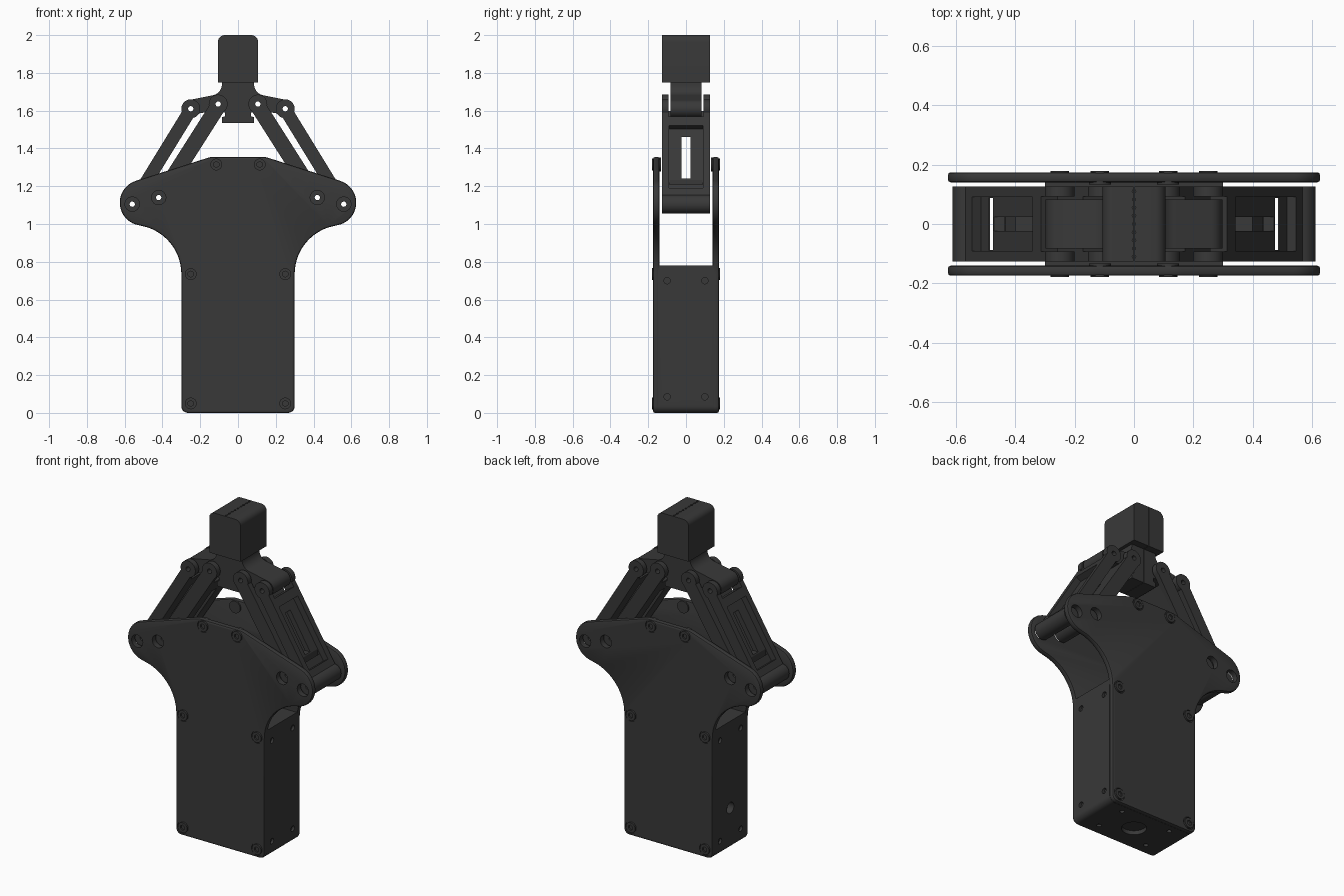
import bpy, bmesh, math
from mathutils import Vector, Matrix

if "Cube" in bpy.data.objects:
    bpy.data.objects.remove(bpy.data.objects["Cube"], do_unlink=True)

mat = bpy.data.materials.new("charcoal_black")
mat.use_nodes = True
COL = (0.04, 0.04, 0.04, 1)
mat.diffuse_color = COL
bsdf = mat.node_tree.nodes["Principled BSDF"]
bsdf.inputs["Base Color"].default_value = COL
bsdf.inputs["Roughness"].default_value = 0.6


def make(name, bm):
    bmesh.ops.recalc_face_normals(bm, faces=bm.faces)
    me = bpy.data.meshes.new(name)
    bm.to_mesh(me)
    bm.free()
    me.materials.append(mat)
    ob = bpy.data.objects.new(name, me)
    bpy.context.collection.objects.link(ob)
    return ob


def prism(name, pts, y0, y1):
    """Extrude an x-z outline from y0 to y1."""
    bm = bmesh.new()
    f = bm.faces.new([bm.verts.new((x, y0, z)) for x, z in pts])
    ext = bmesh.ops.extrude_face_region(bm, geom=[f])
    verts = [g for g in ext["geom"] if isinstance(g, bmesh.types.BMVert)]
    bmesh.ops.translate(bm, vec=(0, y1 - y0, 0), verts=verts)
    return make(name, bm)


def cyl(name, centre, r, length, axis="Y", seg=32):
    rot = {"X": Matrix.Rotation(math.pi / 2, 4, "Y"),
           "Y": Matrix.Rotation(math.pi / 2, 4, "X"), "Z": Matrix()}[axis]
    bm = bmesh.new()
    bmesh.ops.create_cone(bm, cap_ends=True, segments=seg, radius1=r, radius2=r,
                          depth=length, matrix=Matrix.Translation(centre) @ rot)
    return make(name, bm)


def box(name, x0, x1, y0, y1, z0, z1):
    return prism(name, [(x0, z0), (x1, z0), (x1, z1), (x0, z1)], y0, y1)


def apply_mod(ob, kind, **props):
    m = ob.modifiers.new("mod", kind)
    for k, v in props.items():
        setattr(m, k, v)
    bpy.context.view_layer.objects.active = ob
    bpy.ops.object.modifier_apply(modifier=m.name)


def cut(ob, *cutters):
    for c in cutters:
        apply_mod(ob, "BOOLEAN", operation="DIFFERENCE", solver="EXACT", object=c)
        bpy.data.objects.remove(c, do_unlink=True)


def arc(cx, cz, r, a0, a1, n=12):
    return [(cx + r * math.cos(math.radians(a0 + (a1 - a0) * i / n)),
             cz + r * math.sin(math.radians(a0 + (a1 - a0) * i / n))) for i in range(n + 1)]


def flip(pts, s):
    return [(s * x, z) for x, z in pts]


# Pivot positions, for the +x side
OUT_LO, OUT_HI = (0.56, 1.105), (0.25, 1.61)
IN_LO, IN_HI = (0.42, 1.14), (0.105, 1.635)
BOLTS = [(0.115, 1.315), (0.25, 0.735), (0.25, 0.05)]

# Side plates: rounded base, concave waist, broad shoulder lobes
half = (arc(0.265, 0.035, 0.035, -90, 0, 5) + arc(0.56, 0.735, 0.26, 180, 108, 14)
        + arc(0.505, 1.113, 0.121, -72, 73, 18) + arc(0.13, 1.255, 0.1, 73, 90, 4))
plate_outline = half + [(-x, z) for x, z in reversed(half)]
for side, label in ((-1, "front"), (1, "back")):
    y0, y1 = sorted((side * 0.14, side * 0.174))
    plate = prism(label + "_plate", plate_outline, y0, y1)
    apply_mod(plate, "BEVEL", width=0.01, segments=2, limit_method="ANGLE",
              angle_limit=math.radians(60))
    for s in (1, -1):
        for x, z in (OUT_LO, IN_LO):
            cut(plate, cyl("cutter", (s * x, side * 0.157, z), 0.038, 0.1))
        for i, (x, z) in enumerate(BOLTS):
            # Socket-head bolt on a recessed seat
            cut(plate, cyl("cutter", (s * x, side * 0.174, z), 0.037, 0.012))
            bolt = cyl("plate_bolt", (s * x, side * 0.169, z), 0.031, 0.02)
            cut(bolt, cyl("cutter", (s * x, side * 0.18, z), 0.016, 0.02, seg=6))
        cyl("plate_boss", (s * 0.115, side * 0.14, 1.315), 0.037, 0.016)

# Main body between the plates
base = arc(0.265, 0.035, 0.035, -90, 0, 5) + [(0.3, 0.78)]
body = prism("body", base + [(-x, z) for x, z in reversed(base)], -0.148, 0.148)
for s in (1, -1):
    for y in (-0.1, 0.1):
        for z in (0.085, 0.7):
            cut(body, cyl("cutter", (s * 0.3, y, z), 0.017, 0.03, "X", 16))
        cut(body, cyl("cutter", (s * 0.17, y, 0), 0.014, 0.03, "Z", 16))
cut(body, cyl("cutter", (-0.3, 0, 0.25), 0.034, 0.08, "X"),
    cyl("cutter", (0, 0, 0), 0.07, 0.05, "Z"))


def link(name, lo, hi, a, b, s, pocket):
    """Bar with round lugs; a and b are its half widths outward and inward."""
    lo, hi = Vector(lo), Vector(hi)
    length, R = (hi - lo).length, 0.05
    u = (hi - lo) / length
    v = Vector((u.y, -u.x))

    def world(pts):
        return flip([tuple(lo + u * p + v * q) for p, q in pts], s)

    def rect(p0, p1, q0, q1):
        return world([(p0, q0), (p1, q0), (p1, q1), (p0, q1)])

    da, db = math.degrees(math.asin(a / R)), math.degrees(math.asin(b / R))
    ob = prism(name, world(arc(0, 0, R, da, 360 - db, 24)
                           + arc(length, 0, R, db - 180, 180 - da, 24)), -0.126, 0.126)
    # Fork for the finger, sight slot, pocket and pin holes
    cut(ob, prism("cutter", rect(length - 0.068, length + 0.1, -0.1, 0.1), -0.092, 0.092))
    if pocket:
        cut(ob, prism("cutter", rect(0.08, 0.47, -0.005, 0.1), -0.09, 0.09))
        x0, x1 = sorted((s * 0.475, s * 0.49))
        cut(ob, box("cutter", x0, x1, -0.088, 0.088, 1.16, 1.4))
    x0, x1 = sorted((s * 0.1, s * 0.7))
    cut(ob, box("cutter", x0, x1, -0.024, 0.024, 1.24, 1.46))
    for p in (lo, hi):
        cut(ob, cyl("cutter", (s * p.x, 0, p.y), 0.014, 0.4, seg=20))
    return ob


finger = ([(0.001, 1.535), (0.085, 1.535), (0.085, 1.565), (0.07, 1.57), (0.07, 1.59),
           (0.15, 1.595), (0.21, 1.585)] + arc(0.25, 1.61, 0.047, -130, 75, 14)
          + arc(0.145, 1.74, 0.06, 255, 180, 8) + [(0.085, 1.755), (0.001, 1.755)])
head = [(0.001, 1.75), (0.106, 1.75)] + arc(0.071, 1.965, 0.035, 0, 90, 6) + [(0.001, 2.0)]

for s, label in ((1, "left"), (-1, "right")):
    link(label + "_outer_link", OUT_LO, OUT_HI, 0.032, 0.036, s, True)
    link(label + "_inner_link", IN_LO, IN_HI, 0.036, 0.047, s, False)
    # Finger base carried by both links
    arm = prism(label + "_finger", flip(finger, s), -0.083, 0.083)
    for x, z in (OUT_HI, IN_HI):
        cut(arm, cyl("cutter", (s * x, 0, z), 0.014, 0.4, seg=20))
    # Finger tip with small notches along the seam
    tip = prism(label + "_finger_tip", flip(head, s), -0.126, 0.126)
    for i in range(9):
        cut(tip, cyl("cutter", (0, (i - 4) * 0.0275, 2.0), 0.006, 0.02, "Z", 12))

# Smooth round surfaces, keep hard edges crisp
bpy.ops.object.select_all(action="DESELECT")
for ob in bpy.context.scene.objects:
    if ob.type == "MESH":
        ob.select_set(True)
        bpy.context.view_layer.objects.active = ob
bpy.ops.object.shade_smooth_by_angle(angle=math.radians(30))
